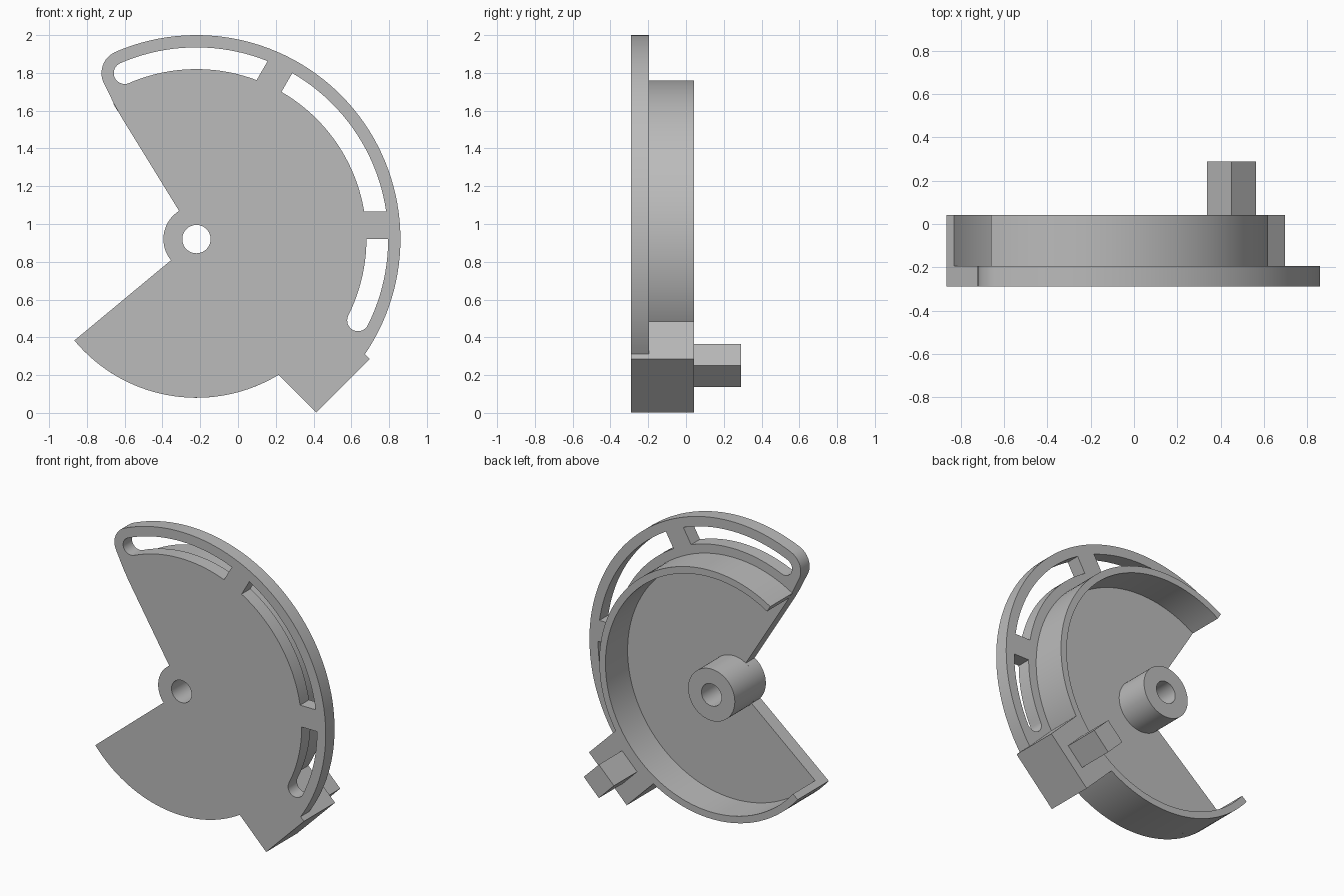
import bpy
import math
from mathutils import Matrix

cube = bpy.data.objects.get("Cube")
if cube:
    bpy.data.objects.remove(cube, do_unlink=True)

# Shared dimensions
CX, CZ = -0.22, 0.92                       # hub axis
FRONT, PLATE_BACK, BACK, PIN_BACK = -0.29, -0.195, 0.042, 0.29
HOLE, HUB, WALL_IN, WALL = 0.075, 0.175, 0.794, 0.84
SLOT_IN, SLOT_OUT, RIM = 0.90, 1.015, 1.08
SLOT_MID, CAP = (SLOT_IN + SLOT_OUT) / 2, (SLOT_OUT - SLOT_IN) / 2
RIB = 0.145
EDGE_UP, EDGE_LOW = 121.6, 219.7           # sides of the open wedge
TOP_END, LOW_END = 113.4, -26.7            # rounded slot ends
BLOCK_HALF, BLOCK_OUT = 0.2, 1.097

gray = bpy.data.materials.new("plain gray")
gray.use_nodes = True
color = (0.5, 0.5, 0.5, 1)
gray.diffuse_color = color
gray.node_tree.nodes["Principled BSDF"].inputs["Base Color"].default_value = color


def polar(r, deg, c=(CX, CZ)):
    a = math.radians(deg)
    return (c[0] + r * math.cos(a), c[1] + r * math.sin(a))


def arc(r, a, b, c=(CX, CZ), step=2.5):
    n = max(1, math.ceil(abs(b - a) / step))
    return [polar(r, a + (b - a) * i / n, c) for i in range(n + 1)]


def circle(r):
    return arc(r, 0, 360, step=6)[:-1]


def rib_angle(r):
    return math.degrees(math.asin(RIB / r))


def diagonal_box(n0, n1, half):
    """Rectangle set square to the lower right diagonal of the hub."""
    k = math.sqrt(0.5)
    return [(CX + k * (n + t), CZ + k * (t - n))
            for n, t in ((n0, -half), (n1, -half), (n1, half), (n0, half))]


def prism(name, loops, y0, y1):
    """Extrude outlines (first outer, then holes) from y0 to y1."""
    curve = bpy.data.curves.new(name, 'CURVE')
    curve.dimensions = '2D'
    curve.fill_mode = 'BOTH'
    curve.extrude = (y1 - y0) / 2
    for loop in loops:
        spline = curve.splines.new('POLY')
        spline.points.add(len(loop) - 1)
        for point, (x, z) in zip(spline.points, loop):
            point.co = (x, z, 0, 1)
        spline.use_cyclic_u = True
    temp = bpy.data.objects.new(name + " outline", curve)
    bpy.context.collection.objects.link(temp)
    graph = bpy.context.evaluated_depsgraph_get()
    mesh = bpy.data.meshes.new_from_object(temp.evaluated_get(graph))
    bpy.data.objects.remove(temp, do_unlink=True)
    mesh.transform(Matrix.Translation((0, (y0 + y1) / 2, 0))
                   @ Matrix.Rotation(math.pi / 2, 4, 'X'))
    mesh.materials.clear()
    mesh.materials.append(gray)
    obj = bpy.data.objects.new(name, mesh)
    bpy.context.collection.objects.link(obj)
    # Weld the caps to the sides and smooth only the round surfaces
    bpy.ops.object.select_all(action='DESELECT')
    obj.select_set(True)
    bpy.context.view_layer.objects.active = obj
    bpy.ops.object.mode_set(mode='EDIT')
    bpy.ops.mesh.select_all(action='SELECT')
    bpy.ops.mesh.remove_doubles(threshold=0.0002)
    bpy.ops.mesh.normals_make_consistent(inside=False)
    bpy.ops.object.mode_set(mode='OBJECT')
    bpy.ops.object.shade_smooth_by_angle(angle=math.radians(25))
    return obj


# Face plate: disc, slotted rim, block foot and open wedge in one outline
top_cap = polar(SLOT_MID, TOP_END)
low_cap = polar(SLOT_MID, LOW_END)
block_left = -45 - math.degrees(math.asin(BLOCK_HALF / WALL))
block_right = -45 + math.degrees(math.asin(BLOCK_HALF / RIM))
block = diagonal_box(0.8, BLOCK_OUT, BLOCK_HALF)
outline = (arc(WALL, EDGE_LOW, block_left + 360)
           + block[1:3]
           + arc(RIM, block_right, TOP_END)
           + arc(RIM - SLOT_MID, TOP_END, 200, top_cap, 8)[1:]
           + [(-0.656, 1.635), polar(0.76, EDGE_UP)]
           + arc(HUB, EDGE_UP, EDGE_LOW, step=6))

# Arc slots, separated by two straight ribs
top_slot = (arc(SLOT_OUT, 60 + rib_angle(SLOT_OUT), TOP_END)
            + arc(CAP, TOP_END, TOP_END + 180, top_cap, 12)[1:-1]
            + arc(SLOT_IN, TOP_END, 60 + rib_angle(SLOT_IN)))
side_slot = (arc(SLOT_OUT, rib_angle(SLOT_OUT), 60)
             + arc(SLOT_IN, 60, rib_angle(SLOT_IN)))
low_slot = (arc(SLOT_OUT, 0, LOW_END)
            + arc(CAP, LOW_END, LOW_END - 180, low_cap, 12)[1:-1]
            + arc(SLOT_IN, LOW_END, 0))
prism("face_plate", [outline, circle(HOLE), top_slot, side_slot, low_slot],
      FRONT, PLATE_BACK)

# Curved wall behind the plate
prism("curved_wall", [arc(WALL, EDGE_LOW, EDGE_UP + 360)
                      + arc(WALL_IN, EDGE_UP + 360, EDGE_LOW)],
      PLATE_BACK, BACK)

# Hub tube
prism("hub", [circle(HUB), circle(HOLE)], PLATE_BACK, BACK)

# Corner block and the square pin on its back
prism("corner_block", [block], PLATE_BACK, BACK)
prism("square_pin", [diagonal_box(0.867, 1.027, 0.08)], BACK, PIN_BACK)
